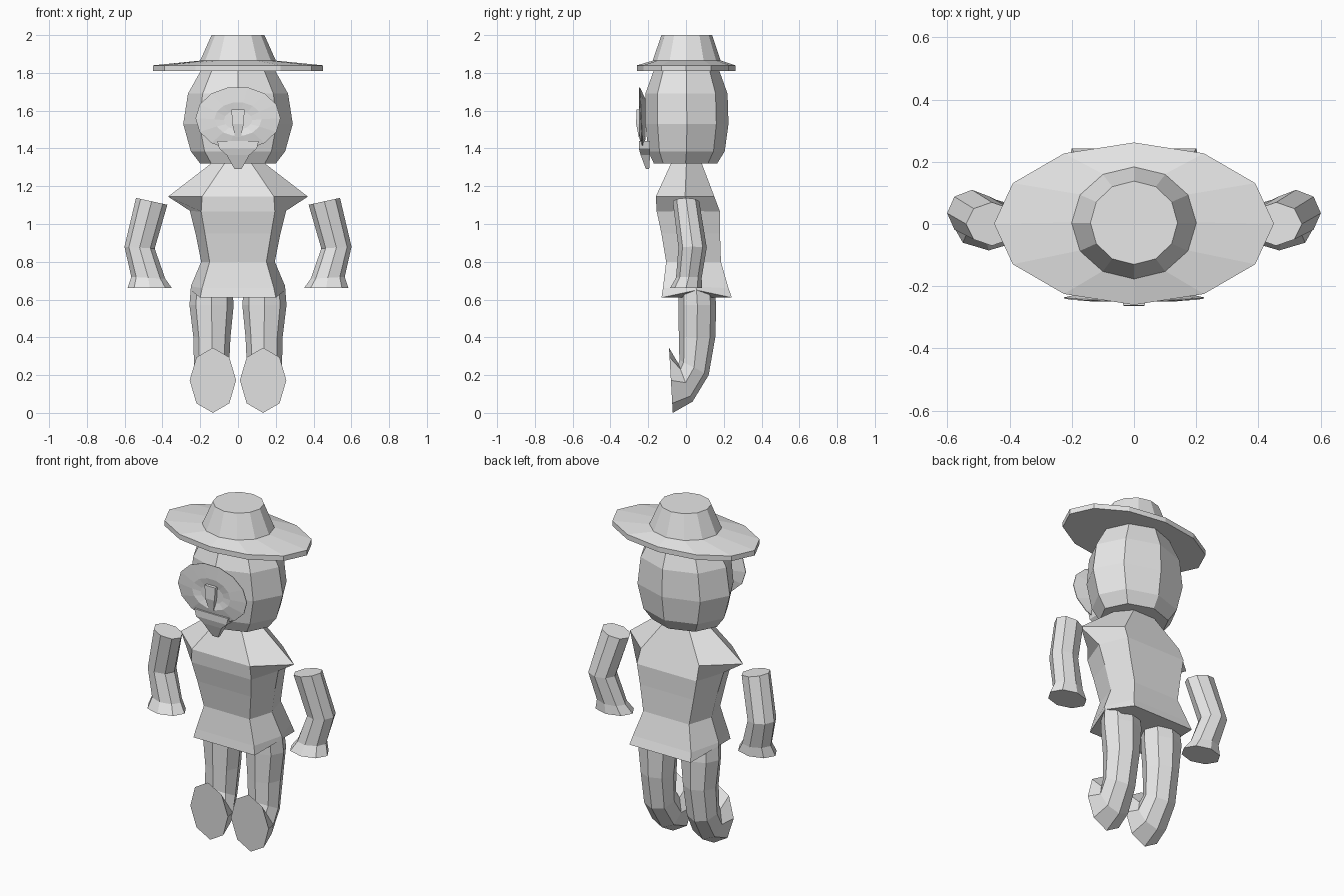
import bpy, bmesh, math
from mathutils import Vector

grey = bpy.data.materials.new("plain_grey")
grey.diffuse_color = (0.8, 0.8, 0.8, 1)


def finish(name, bm):
    bmesh.ops.recalc_face_normals(bm, faces=bm.faces)
    me = bpy.data.meshes.new(name)
    bm.to_mesh(me)
    bm.free()
    me.materials.append(grey)
    ob = bpy.data.objects.new(name, me)
    bpy.context.collection.objects.link(ob)
    return ob


def loft(name, loops):
    """Skin a list of point loops into a closed, capped tube."""
    bm = bmesh.new()
    rings = [[bm.verts.new(p) for p in loop] for loop in loops]
    n = len(rings[0])
    for a, b in zip(rings, rings[1:]):
        for i in range(n):
            j = (i + 1) % n
            bm.faces.new((a[i], a[j], b[j], b[i]))
    bm.faces.new(rings[0])
    bm.faces.new(rings[-1])
    return finish(name, bm)


def ring(c, u, v, n):
    """Ellipse of n points around c, spanned by half axes u and v."""
    c, u, v = Vector(c), Vector(u), Vector(v)
    return [c + u * math.cos(t) + v * math.sin(t)
            for t in (2 * math.pi * i / n for i in range(n))]


def flat_ring(z, rx, front, back, n):
    return ring((0, (front + back) / 2, z), (rx, 0, 0), (0, (back - front) / 2, 0), n)


# Hat: flat brim and tapered crown
loft("hat_brim", [flat_ring(z, rx, f, b, 12) for z, rx, f, b in (
    (1.81, 0.45, -0.26, 0.262), (1.84, 0.45, -0.26, 0.262), (1.865, 0.2, -0.175, 0.185))])
loft("hat_crown", [flat_ring(z, rx, f, b, 12) for z, rx, f, b in (
    (1.855, 0.205, -0.18, 0.187), (2.0, 0.14, -0.13, 0.138))])

# Head
loft("head", [flat_ring(z, rx, f, b, 8) for z, rx, f, b in (
    (1.32, 0.2, -0.17, 0.165), (1.385, 0.25, -0.2, 0.205), (1.53, 0.29, -0.215, 0.225),
    (1.69, 0.265, -0.215, 0.22), (1.815, 0.195, -0.17, 0.175))])

# Face plate: thin oval, slightly raised, with a sunken middle
loft("face_plate", [ring((0, y, z), (rx, 0, 0), (0, lean, h), 14) for y, z, rx, lean, h in (
    (-0.215, 1.555, 0.13, 0, 0.11), (-0.236, 1.56, 0.225, -0.008, 0.168),
    (-0.24, 1.56, 0.225, -0.008, 0.168), (-0.25, 1.555, 0.125, 0, 0.09),
    (-0.242, 1.55, 0.075, 0, 0.05))])

# Nose and pointed chin: four-sided tapering wedges
for name, rows in (
        ("nose", ((1.605, 0.035, -0.262, -0.235), (1.53, 0.03, -0.264, -0.235),
                  (1.46, 0.015, -0.25, -0.235))),
        ("chin_beard", ((1.44, 0.11, -0.25, -0.19), (1.4, 0.1, -0.25, -0.19),
                        (1.365, 0.06, -0.24, -0.19), (1.29, 0.018, -0.212, -0.195)))):
    loft(name, [[(-w, f, z), (w, f, z), (w, b, z), (-w, b, z)] for z, w, f, b in rows])

# Torso: six-sided, sharp shoulders, narrow waist, front and back hem flaps
torso = []
for z, side, w, f, b, side_z in (
        (1.33, 0.13, 0.065, -0.075, 0.08, 1.33), (1.145, 0.37, 0.19, -0.16, 0.15, 1.145),
        (1.065, 0.255, 0.195, -0.155, 0.18, 1.07), (0.95, 0.225, 0.175, -0.13, 0.18, 0.95),
        (0.8, 0.195, 0.15, -0.105, 0.185, 0.8), (0.66, 0.25, 0.19, -0.122, 0.225, 0.67),
        (0.61, 0.25, 0.2, -0.13, 0.243, 0.65)):
    m = (f + b) / 2
    torso.append([(side, m, side_z), (w, b, z), (-w, b, z),
                  (-side, m, side_z), (-w, f, z), (w, f, z)])
loft("torso", torso)

for s, label in ((-1, "left"), (1, "right")):
    # Arm: bent tube with a flared cuff
    loft(label + "_arm", [ring((s * x, y, z), (s * rx, 0, tilt), (0, ry, 0), 8)
                          for x, y, z, rx, tilt, ry in (
        (0.457, 0.0, 1.12, 0.083, 0.018, 0.07), (0.521, 0.035, 0.875, 0.08, 0.005, 0.075),
        (0.475, 0.015, 0.715, 0.09, 0.005, 0.068), (0.467, 0.0, 0.66, 0.118, 0.0, 0.085))])
    # Leg: tube that curls forward into a flat-faced foot
    legs = []
    for x, rx, fy, fz, by, bz in (
            (0.14, 0.11, -0.04, 0.66, 0.15, 0.66), (0.14, 0.117, -0.04, 0.57, 0.16, 0.57),
            (0.138, 0.098, -0.038, 0.4, 0.155, 0.4), (0.14, 0.093, -0.035, 0.28, 0.12, 0.2),
            (0.133, 0.1, -0.04, 0.26, 0.035, 0.06), (0.133, 0.123, -0.09, 0.345, -0.07, 0.0)):
        front, back = Vector((s * x, fy, fz)), Vector((s * x, by, bz))
        legs.append(ring((front + back) / 2, (rx, 0, 0), (back - front) / 2, 8))
    loft(label + "_leg", legs)
